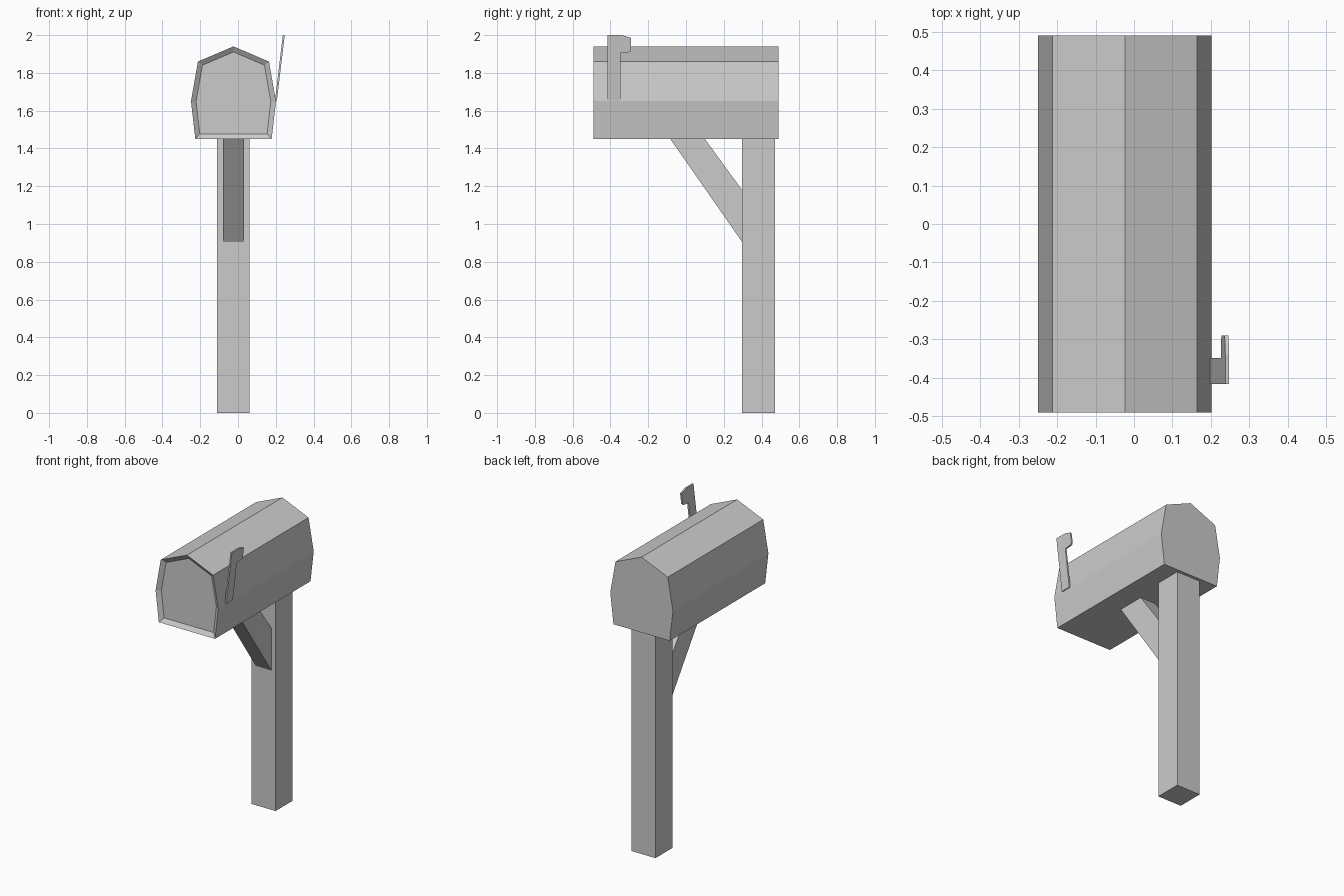
import bpy
import bmesh
from mathutils import Vector

if "Cube" in bpy.data.objects:
    bpy.data.objects.remove(bpy.data.objects["Cube"], do_unlink=True)

grey = bpy.data.materials.new("light grey")
grey.use_nodes = True
colour = (0.6, 0.6, 0.6, 1)
grey.diffuse_color = colour
grey.node_tree.nodes["Principled BSDF"].inputs["Base Color"].default_value = colour

CENTRE = -0.024  # x of the box and post
BASE = 1.45      # underside of the box


def prism(name, profile, offset, recess=None):
    """Extrude a flat outline; optionally inset and sink its starting face."""
    bm = bmesh.new()
    start = bm.faces.new([bm.verts.new(p) for p in profile])
    result = bmesh.ops.extrude_face_region(bm, geom=[start], use_keep_orig=True)
    moved = [v for v in result["geom"] if isinstance(v, bmesh.types.BMVert)]
    bmesh.ops.translate(bm, verts=moved, vec=Vector(offset))
    bmesh.ops.recalc_face_normals(bm, faces=bm.faces[:])
    if recess:
        width, depth = recess
        bmesh.ops.inset_region(bm, faces=[start], thickness=width, use_even_offset=True)
        bmesh.ops.translate(bm, verts=start.verts[:], vec=Vector(offset).normalized() * depth)
    mesh = bpy.data.meshes.new(name)
    bm.to_mesh(mesh)
    bm.free()
    mesh.materials.append(grey)
    obj = bpy.data.objects.new(name, mesh)
    bpy.context.collection.objects.link(obj)
    return obj


# Box with a peaked roof and a recessed front door
half = [(0.202, BASE), (0.225, 1.65), (0.188, 1.86)]
outline = half + [(0, 1.94)] + [(-x, z) for x, z in reversed(half)]
prism("mailbox_body", [(CENTRE + x, -0.49, z) for x, z in outline],
      (0, 0.98, 0), recess=(0.027, 0.02))

# Square post
w = 0.086
prism("post", [(CENTRE + x, y, 0) for x, y in
               [(-w, 0.297), (w, 0.297), (w, 0.47), (-w, 0.47)]], (0, 0, BASE))

# Diagonal brace
brace = [(-0.083, BASE), (0.1, BASE), (0.297, 1.18), (0.297, 0.905)]
prism("brace", [(CENTRE - 0.056, y, z) for y, z in brace], (0.112, 0, 0))

# Signal flag leaning outward
flag = [(-0.416, 1.655), (-0.348, 1.655), (-0.348, 1.905), (-0.3, 1.91),
        (-0.29, 1.918), (-0.29, 1.985), (-0.34, 2), (-0.416, 2)]
prism("flag", [(0.196 + (z - 1.655) * 0.12, y, z) for y, z in flag], (0.01, 0, 0))
